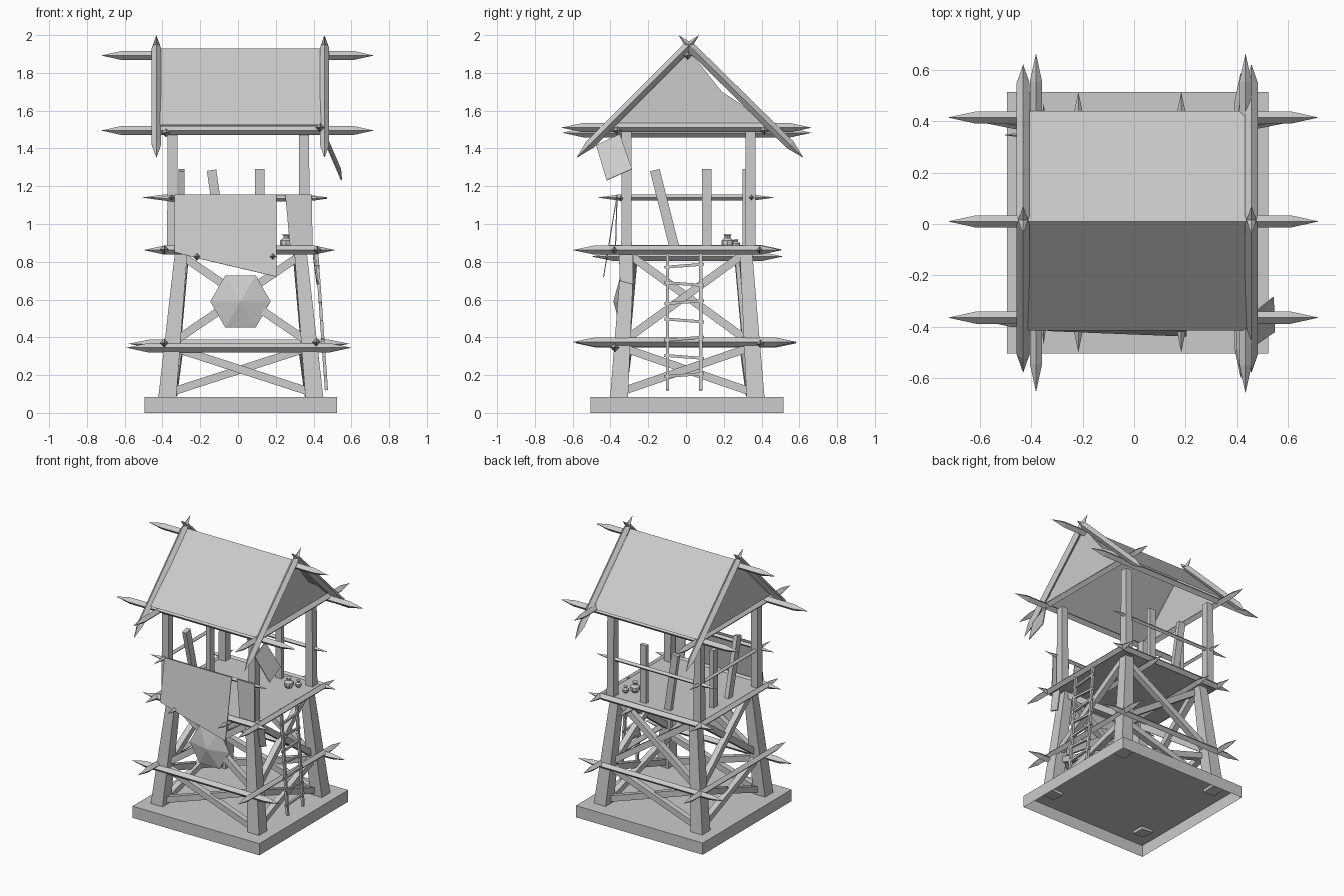
import bpy, bmesh, math
from mathutils import Vector

cube = bpy.data.objects.get("Cube")
if cube:
    bpy.data.objects.remove(cube, do_unlink=True)

mat = bpy.data.materials.new("plain grey")
mat.use_nodes = True
GREY = (0.6, 0.6, 0.6, 1)
mat.diffuse_color = GREY
mat.node_tree.nodes["Principled BSDF"].inputs["Base Color"].default_value = GREY


def finish(name, bm, recalc=True):
    if recalc:
        bmesh.ops.recalc_face_normals(bm, faces=bm.faces)
    me = bpy.data.meshes.new(name)
    bm.to_mesh(me)
    bm.free()
    me.materials.append(mat)
    ob = bpy.data.objects.new(name, me)
    bpy.context.collection.objects.link(ob)
    return ob


def loft(name, start, end, stations, side_dir=(0, 0, 1), sides=4, turn=0.0):
    """Beam from start to end; stations are (distance along, radius)."""
    a, b = Vector(start), Vector(end)
    d = (b - a).normalized()
    u = Vector(side_dir)
    u = (u - d * u.dot(d)).normalized()
    v = d.cross(u)
    bm = bmesh.new()
    rings = []
    for t, r in stations:
        if r == 0:
            rings.append([bm.verts.new(a + d * t)])
            continue
        angs = [turn + 2 * math.pi * i / sides for i in range(sides)]
        rings.append([bm.verts.new(a + d * t + (u * math.cos(k) + v * math.sin(k)) * r) for k in angs])
    for p, q in zip(rings, rings[1:]):
        for i in range(sides):
            j = (i + 1) % sides
            if len(p) == 1:
                bm.faces.new((p[0], q[i], q[j]))
            elif len(q) == 1:
                bm.faces.new((p[i], p[j], q[0]))
            else:
                bm.faces.new((p[i], p[j], q[j], q[i]))
    for ring in (rings[0], rings[-1]):
        if len(ring) > 1:
            bm.faces.new(ring)
    return finish(name, bm)


def stake(name, start, end, r=0.024, tip=0.11, side=(0, 0, 1)):
    """Diamond-section pole sharpened at both ends."""
    n = (Vector(end) - Vector(start)).length
    return loft(name, start, end, [(0, 0), (tip, r), (n - tip, r), (n, 0)], side)


def post(name, start, end, w0, w1, side=(1, 0, 0)):
    """Square post, width w0 at the start and w1 at the end."""
    n = (Vector(end) - Vector(start)).length
    k = math.sqrt(0.5)
    return loft(name, start, end, [(0, w0 * k), (n, w1 * k)], side, turn=math.pi / 4)


def box(name, lo, hi, open_bottom=False):
    bm = bmesh.new()
    bmesh.ops.create_cube(bm, size=1)
    for v in bm.verts:
        v.co = [lo[i] + (v.co[i] + 0.5) * (hi[i] - lo[i]) for i in range(3)]
    if open_bottom:
        bm.faces.ensure_lookup_table()
        low = [f for f in bm.faces if all(v.co.z < lo[2] + 1e-5 for v in f.verts)]
        bmesh.ops.delete(bm, geom=low, context='FACES_ONLY')
    return finish(name, bm, not open_bottom)


def sheet(name, points, thick=0.006):
    """Thin flat panel from an outline."""
    bm = bmesh.new()
    f = bm.faces.new([bm.verts.new(p) for p in points])
    f.normal_update()
    off = f.normal * thick
    ext = bmesh.ops.extrude_face_region(bm, geom=[f], use_keep_orig=True)
    for v in ext["geom"]:
        if isinstance(v, bmesh.types.BMVert):
            v.co += off
    return finish(name, bm)


# Base slab, open underneath
box("base_slab", (-0.495, -0.505, 0), (0.525, 0.515, 0.085), True)

# Legs and upper posts
for sx, xn in ((-1, "right"), (1, "left")):
    for sy, yn in ((-1, "front"), (1, "back")):
        post(f"leg_{yn}_{xn}", (0.015 + sx * 0.39, 0.007 + sy * 0.362, 0.07),
             (0.015 + sx * 0.315, 0.005 + sy * 0.312, 0.86), 0.095, 0.065)
        post(f"upper_post_{yn}_{xn}", (0.002 + sx * 0.35, 0.013 + sy * 0.328, 0.84),
             (0.002 + sx * 0.348, 0.013 + sy * 0.328, 1.49), 0.056, 0.052)

# Cross braces on the four sides: (z low, z high, inset low, inset high)
for z0, z1, h0, h1, tag in ((0.11, 0.34, 0.37, 0.34, "lower"), (0.38, 0.83, 0.35, 0.31, "upper")):
    for s in (-1, 1):
        for m in (-1, 1):
            shift = 0.012 * m
            post(f"brace_x_{tag}", (0.015 - m * h0, s * (h0 - 0.02) + shift, z0),
                 (0.015 + m * h1, s * (h1 - 0.02) + shift, z1), 0.042, 0.042, (0, 1, 0))
            post(f"brace_y_{tag}", (0.015 + s * h0 + shift, -m * (h0 - 0.02), z0),
                 (0.015 + s * h1 + shift, m * (h1 - 0.02), z1), 0.042, 0.042)

# Sharpened poles along x: (name, x from, x to, y, z, radius)
for n, x0, x1, y, z, r in (
        ("lower_beam_front", -0.59, 0.60, -0.377, 0.345, 0.024),
        ("lower_beam_back", -0.58, 0.59, 0.393, 0.366, 0.022),
        ("floor_beam_front", -0.50, 0.515, -0.38, 0.862, 0.024),
        ("floor_beam_back", -0.50, 0.515, 0.39, 0.862, 0.024),
        ("rail_front", -0.47, 0.48, -0.345, 1.135, 0.015),
        ("rail_back", -0.51, 0.48, 0.347, 1.14, 0.015),
        ("eave_beam_front", -0.725, 0.72, -0.365, 1.495, 0.024),
        ("eave_beam_back", -0.725, 0.72, 0.415, 1.495, 0.024),
        ("ridge_beam", -0.725, 0.72, 0.01, 1.892, 0.024)):
    stake(n, (x0, y, z), (x1, y, z), r)

# Sharpened poles along y: (name, y from, y to, x, z, radius)
for n, y0, y1, x, z, r in (
        ("lower_beam_right", -0.59, 0.59, -0.39, 0.37, 0.023),
        ("lower_beam_left", -0.60, 0.59, 0.415, 0.375, 0.023),
        ("floor_beam_right", -0.51, 0.51, -0.39, 0.865, 0.023),
        ("floor_beam_left", -0.60, 0.51, 0.42, 0.862, 0.023),
        ("joist_right", -0.50, 0.515, -0.217, 0.828, 0.023),
        ("joist_left", -0.50, 0.515, 0.184, 0.828, 0.023),
        ("rail_right", -0.47, 0.47, -0.352, 1.14, 0.015),
        ("eave_beam_right", -0.655, 0.665, -0.382, 1.483, 0.024),
        ("eave_beam_left", -0.66, 0.665, 0.435, 1.51, 0.024)):
    stake(n, (x, y0, z), (x, y1, z), r)

# Crossed rafters at both gables
for x in (-0.432, 0.458):
    stake("rafter_front", (x, -0.58, 1.35), (x, 0.07, 2.0), 0.025, 0.1, (1, 0, 0))
    stake("rafter_back", (x, 0.622, 1.35), (x, -0.04, 2.0), 0.025, 0.1, (1, 0, 0))

# Roof cloth: two slopes and two notched gables
X0, X1 = -0.413, 0.44
bm = bmesh.new()
slope = [[bm.verts.new((x, y, z)) for x in (X0, X1)] for y, z in ((-0.415, 1.525), (0.01, 1.93), (0.44, 1.51))]
for p, q in zip(slope, slope[1:]):
    bm.faces.new((p[0], p[1], q[1], q[0]))
finish("roof_cloth", bm, False)
for n, x in (("gable_right", X0 + 0.005), ("gable_left", X1 - 0.005)):
    sheet(n, [(x, y, z) for y, z in
              ((-0.40, 1.525), (0.01, 1.925), (0.19, 1.70), (0.29, 1.635), (0.42, 1.52))], 0.004)

# Floor
box("floor", (-0.385, -0.375, 0.845), (0.415, 0.385, 0.872))

# Loose upright planks at the back and on the right side
for bottom, top in (((-0.08, 0.315, 0.87), (-0.14, 0.315, 1.285)), ((0.115, 0.315, 0.87), (0.115, 0.315, 1.29))):
    p = post("plank_back", bottom, top, 0.05, 0.05)
    for v in p.data.vertices:
        v.co.y = 0.315 + (v.co.y - 0.315) * 0.6
for bottom, top in (((-0.30, -0.06, 0.87), (-0.30, -0.165, 1.285)), ((-0.30, 0.11, 0.87), (-0.30, 0.11, 1.29))):
    p = post("plank_side", bottom, top, 0.052, 0.052)
    for v in p.data.vertices:
        v.co.x = -0.30 + (v.co.x + 0.30) * 0.6

# Hanging cloths and panels
def front_y(z):
    return -0.362 - (1.155 - z) * 0.165

sheet("front_cloth", [(x, front_y(z), z) for x, z in
                      ((-0.335, 1.155), (-0.335, 0.85), (-0.2, 0.815), (0.205, 0.72), (0.205, 1.155))], 0.005)
sheet("front_panel", [(0.25, -0.362, 1.155), (0.275, -0.37, 0.885), (0.395, -0.37, 0.885), (0.39, -0.362, 1.155)])
sheet("hanging_panel", [(0.465, -0.475, 1.415), (0.545, -0.42, 1.23), (0.54, -0.285, 1.29), (0.46, -0.35, 1.475)])
sheet("leg_plate", [(0.405, -0.325, 0.88), (0.405, -0.28, 0.83), (0.425, -0.28, 0.68),
                    (0.425, -0.35, 0.70), (0.405, -0.355, 0.84)], 0.009)

# Six-sided shield with a shallow point
loft("shield", (0.013, -0.34, 0.59), (0.013, -0.385, 0.59), [(0, 0.16), (0.006, 0.16), (0.045, 0)], (1, 0, 0), 6)

# Ladder
for y in (-0.098, 0.078):
    post("ladder_rail", (0.468, y, 0.12), (0.415, y, 0.88), 0.017, 0.017)
for i in range(7):
    z = 0.2 + i * 0.0965
    x = 0.468 - (z - 0.12) * 0.07
    tilt = 0.008 * (-1) ** i
    post("ladder_rung", (x, -0.115, z - tilt), (x, 0.095, z + tilt), 0.015, 0.015)

# Clay pots
POT = ((0, 0.018), (0.02, 0.033), (0.038, 0.033), (0.052, 0.015), (0.062, 0.015), (0.068, 0.023))
for x, y, s in ((0.255, 0.22, 1.0), (0.30, 0.265, 0.65)):
    loft("pot", (x, y, 0.87), (x, y, 1), [(t * s * 1.1, r * s) for t, r in POT], (1, 0, 0), 8)
